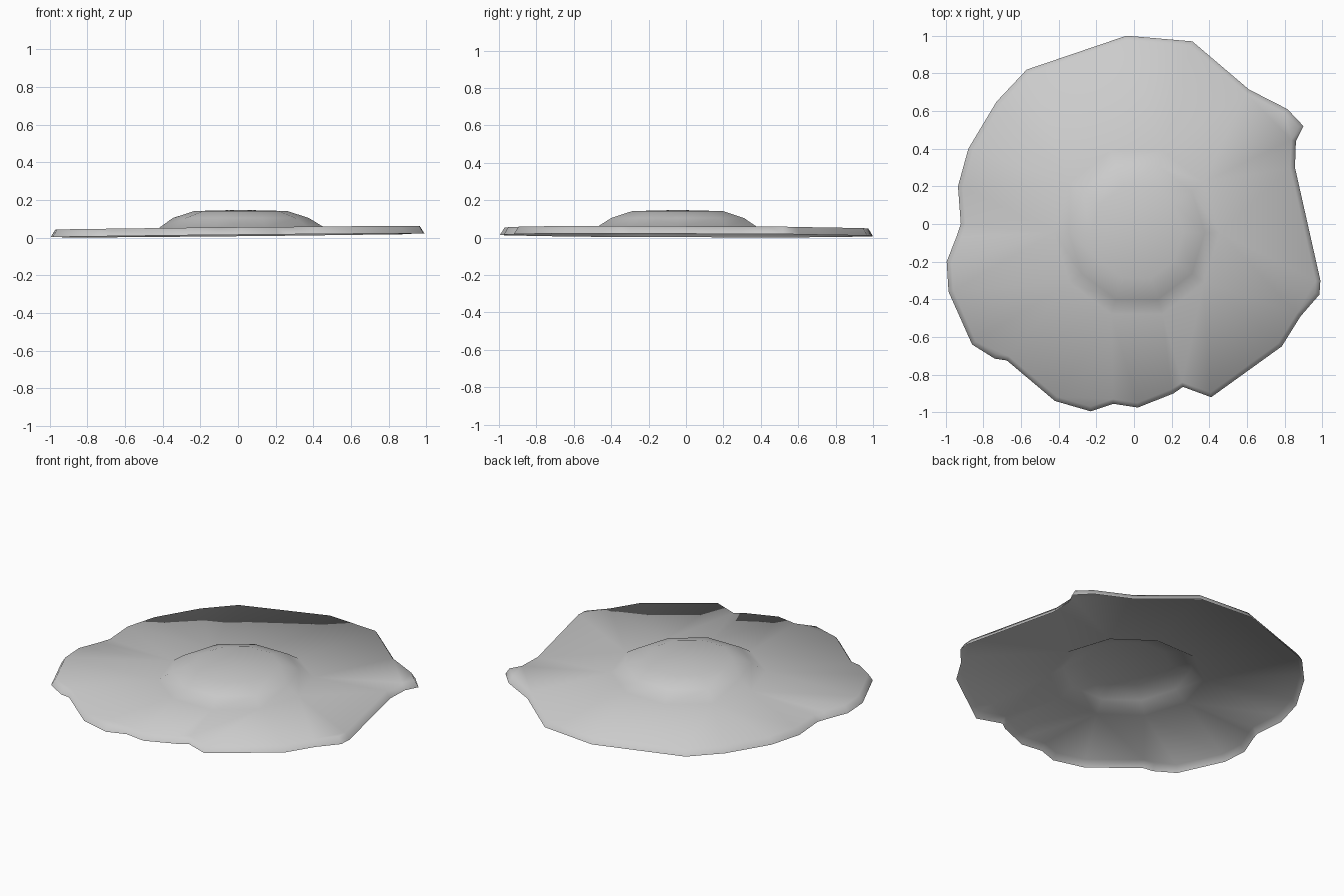
import bpy, bmesh, math
from mathutils import Vector

cube = bpy.data.objects.get("Cube")
if cube:
    bpy.data.objects.remove(cube, do_unlink=True)

# Irregular outline of the lower rim, clockwise from the back
OUTLINE = [(-.04, 1), (.31, .97), (.61, .715), (.815, .61), (.9, .52), (.86, .44),
           (.855, .3), (.99, -.3), (.985, -.375), (.885, -.49), (.785, -.65),
           (.41, -.92), (.26, -.865), (.21, -.9), (.02, -.975), (-.11, -.955),
           (-.23, -.995), (-.42, -.94), (-.675, -.725), (-.74, -.715), (-.86, -.64),
           (-.985, -.36), (-.995, -.2), (-.94, -.06), (-.92, 0), (-.935, .2),
           (-.88, .4), (-.73, .65), (-.57, .82)]
SKIRT_HEIGHT, SKIRT_FLARE = .04, .025
DOME_SIDES = 10
DOME_CENTER = Vector((.015, -.045))
DOME_RADII = Vector((.44, .455))


def sheet_z(x, y):
    """Height of the slightly tilted rim plane."""
    return .012 + .01 * x - .004 * y


def inset(points, distance):
    """Move each outline point inward along its corner bisector."""
    result = []
    for i, p in enumerate(points):
        a = (p - points[i - 1]).normalized()
        b = (points[(i + 1) % len(points)] - p).normalized()
        t = (a + b).normalized()
        result.append(p + Vector((t.y, -t.x)) * distance)
    return result


def dome_ring(bm, scale, z=None):
    ring = []
    for i in range(DOME_SIDES):
        a = math.tau * i / DOME_SIDES
        x = DOME_CENTER.x + DOME_RADII.x * scale * math.cos(a)
        y = DOME_CENTER.y + DOME_RADII.y * scale * math.sin(a)
        ring.append(bm.verts.new((x, y, z or sheet_z(x, y) + SKIRT_HEIGHT)))
    return ring


def loop_edges(bm, ring):
    return [bm.edges.new((v, ring[(i + 1) % len(ring)])) for i, v in enumerate(ring)]


def join(bm, low, high):
    n = len(low)
    for i in range(n):
        j = (i + 1) % n
        bm.faces.new((low[i], low[j], high[j], high[i]))


bm = bmesh.new()
points = [Vector(p) for p in OUTLINE]
rim_low = [bm.verts.new((p.x, p.y, sheet_z(p.x, p.y))) for p in points]
rim_top = [bm.verts.new((p.x, p.y, sheet_z(p.x, p.y) + SKIRT_HEIGHT))
           for p in inset(points, SKIRT_FLARE)]
dome = [dome_ring(bm, 1), dome_ring(bm, .82, .105), dome_ring(bm, .56, .142)]

# Flat sheet between the rim and the dome
edges = loop_edges(bm, rim_top) + loop_edges(bm, dome[0])
bmesh.ops.triangle_fill(bm, use_beauty=True, edges=edges, normal=(0, 0, 1))

# Flared skirt, open underneath
join(bm, rim_low, rim_top)

# Hollow dome with a shallow cap
for low, high in zip(dome, dome[1:]):
    join(bm, low, high)
peak = bm.verts.new((DOME_CENTER.x, DOME_CENTER.y, .148))
for i, v in enumerate(dome[-1]):
    bm.faces.new((v, dome[-1][(i + 1) % DOME_SIDES], peak))

# Make the shell face outward
bmesh.ops.recalc_face_normals(bm, faces=bm.faces[:])
bm.normal_update()
if sum(f.normal.z * f.calc_area() for f in bm.faces) < 0:
    bmesh.ops.reverse_faces(bm, faces=bm.faces[:])
for f in bm.faces:
    f.smooth = True

mesh = bpy.data.meshes.new("domed_sheet")
bm.to_mesh(mesh)
bm.free()

grey = bpy.data.materials.new("light_grey")
grey.use_nodes = True
color = (.6, .6, .6, 1)
grey.diffuse_color = color
bsdf = next(n for n in grey.node_tree.nodes if n.type == 'BSDF_PRINCIPLED')
bsdf.inputs["Base Color"].default_value = color
mesh.materials.append(grey)

obj = bpy.data.objects.new("domed_sheet", mesh)
bpy.context.collection.objects.link(obj)
